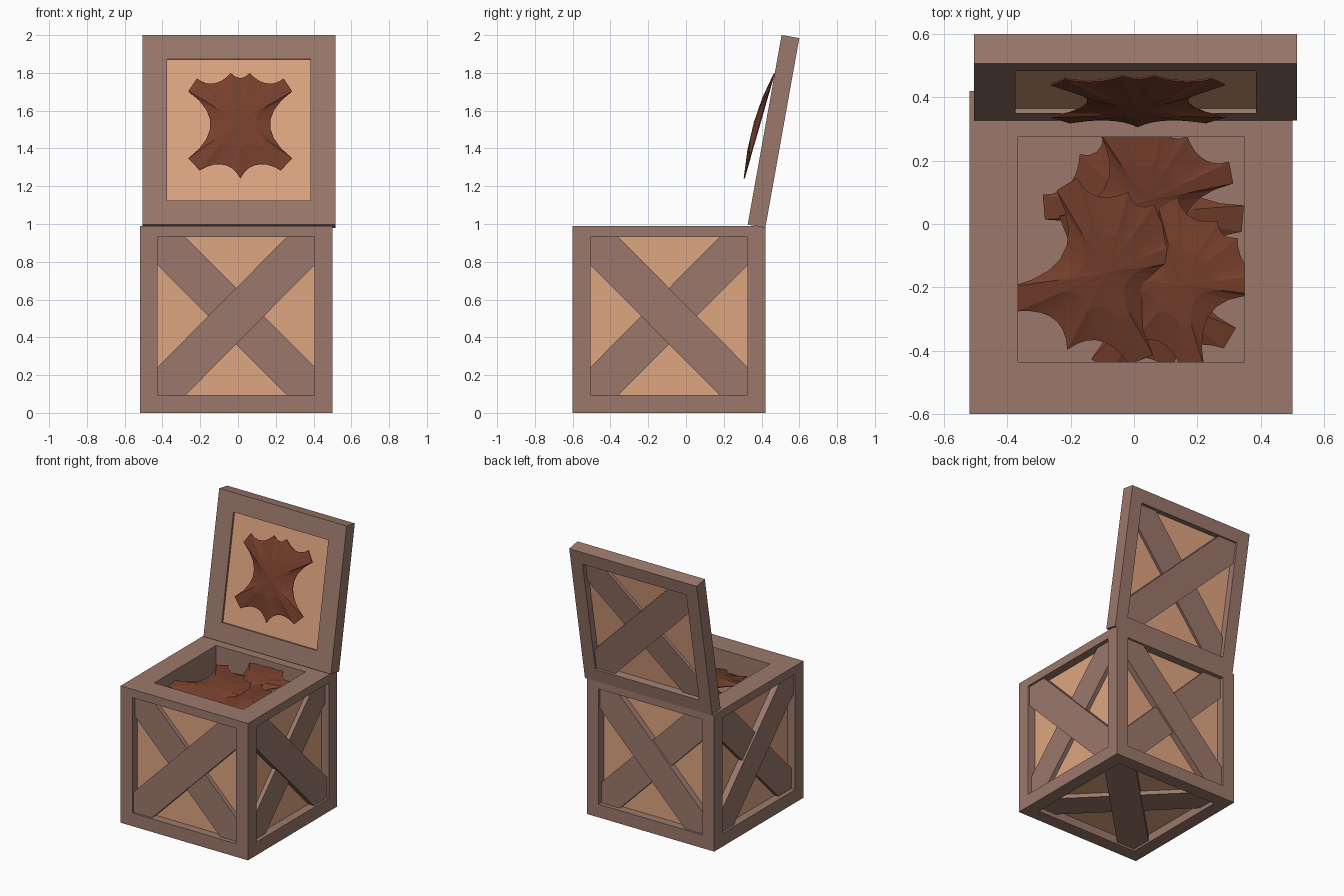
import bpy, bmesh
from math import radians
from mathutils import Matrix, Vector

if "Cube" in bpy.data.objects:
    bpy.data.objects.remove(bpy.data.objects["Cube"])


def material(name, rgb):
    m = bpy.data.materials.new(name)
    m.diffuse_color = (*rgb, 1)
    m.use_nodes = True
    m.node_tree.nodes["Principled BSDF"].inputs["Base Color"].default_value = m.diffuse_color
    return m


FRAME = material("frame_wood", (0.33, 0.19, 0.15))
PANEL = material("panel_wood", (0.74, 0.38, 0.22))
HIDE = material("leather", (0.18, 0.05, 0.025))


def add(name, bm, mtx, mat):
    bmesh.ops.recalc_face_normals(bm, faces=bm.faces)
    me = bpy.data.meshes.new(name)
    bm.to_mesh(me)
    bm.free()
    me.materials.append(mat)
    ob = bpy.data.objects.new(name, me)
    ob.matrix_world = mtx
    bpy.context.collection.objects.link(ob)
    return ob


def prism(name, pts, z0, z1, mtx, mat):
    bm = bmesh.new()
    lo = [bm.verts.new((x, y, z0)) for x, y in pts]
    hi = [bm.verts.new((x, y, z1)) for x, y in pts]
    bm.faces.new(lo)
    bm.faces.new(hi)
    for i in range(len(pts)):
        j = (i + 1) % len(pts)
        bm.faces.new((lo[i], lo[j], hi[j], hi[i]))
    return add(name, bm, mtx, mat)


def rect(x0, x1, y0, y1):
    return [(x0, y0), (x1, y0), (x1, y1), (x0, y1)]


def ring(name, outer, inner, z0, z1, mtx, mat):
    bm = bmesh.new()
    loops = [[bm.verts.new((x, y, z)) for x, y in r]
             for r, z in ((outer, z0), (outer, z1), (inner, z1), (inner, z0))]
    for k in range(4):
        a, b = loops[k], loops[(k + 1) % 4]
        for i in range(4):
            j = (i + 1) % 4
            bm.faces.new((a[i], a[j], b[j], b[i]))
    return add(name, bm, mtx, mat)


def braces(name, mtx, y0, y1, slash):
    # crossed boards clipped to the frame opening; one lies over the other
    a, k = 0.415, 0.148
    for part, s, top in (("upper", 1 if slash else -1, -0.015),
                         ("lower", -1 if slash else 1, -0.03)):
        pts = [(-a, y0), (k - a, y0), (a, y1 - k), (a, y1), (a - k, y1), (-a, y0 + k)]
        prism(f"{name}_{part}_brace", [(s * x, y) for x, y in pts], -0.062, top, mtx, FRAME)


# Crate frame
body = Matrix.Translation((-0.01, -0.09, 0))
H, A = 0.51, 0.415
full, opening = rect(-H, H, -H, H), rect(-A, A, -A, A)
mouth = rect(-0.356, 0.359, -0.346, 0.364)
ring("bottom_frame", full, opening, 0, 0.095, body, FRAME)
ring("top_rim", full, mouth, 0.93, 0.99, body, FRAME)
for i, (sx, sy) in enumerate(((-1, -1), (1, -1), (1, 1), (-1, 1))):
    xs, ys = sorted((sx * A, sx * H)), sorted((sy * A, sy * H))
    prism(f"corner_post_{i}", rect(*xs, *ys), 0.095, 0.93, body, FRAME)

# Inner lining and raised floor
w = H - 0.07
ring("inner_lining", rect(-w, w, -w, w), mouth, 0.07, 0.93, body, FRAME)
prism("inner_floor", mouth, 0.74, 0.79, body, FRAME)

# Recessed side panels with crossed braces
for k, (side, slash) in enumerate((("front", True), ("right", False),
                                   ("back", False), ("left", True))):
    m = (body @ Matrix.Rotation(radians(90 * k), 4, 'Z')
         @ Matrix.Translation((0, -H, 0)) @ Matrix.Rotation(radians(90), 4, 'X'))
    prism(f"{side}_panel", rect(-0.445, 0.445, 0.07, 0.95), -0.07, -0.06, m, PANEL)
    braces(side, m, 0.095, 0.93, slash)
under = body @ Matrix.Rotation(radians(180), 4, 'X')
prism("bottom_panel", rect(-0.445, 0.445, -0.445, 0.445), -0.07, -0.06, under, PANEL)
braces("bottom", under, -A, A, False)

# Open lid, leaning back
lid = Matrix.Translation((0.005, 0.42, 0.98)) @ Matrix.Rotation(radians(79.85), 4, 'X')
edge = rect(-H, H, 0, 1.02)
ring("lid_outer_frame", edge, rect(-A, A, 0.095, 0.925), 0, 0.055, lid, FRAME)
ring("lid_inner_frame", edge, rect(-0.38, 0.38, 0.13, 0.89), 0.055, 0.095, lid, FRAME)
prism("lid_panel", rect(-0.43, 0.43, 0.08, 0.94), 0.05, 0.08, lid, PANEL)
braces("lid", lid @ Matrix.Rotation(radians(180), 4, 'Y'), 0.095, 0.925, True)

# Leather hide outline: corner points joined by scalloped arcs (end point, control point)
half = [((0.05, 0.28), None), ((0.23, 0.25), (0.14, 0.18)), ((0.275, 0.18), None),
        ((0.275, -0.19), (0.04, 0.0)), ((0.215, -0.255), None), ((0, -0.30), (0.07, -0.17))]


def hide_outline():
    pts = [Vector(half[0][0])]
    for end, ctrl in half[1:]:
        a, b = pts[-1].copy(), Vector(end)
        if ctrl:
            c = Vector(ctrl)
            pts += [a * (1 - t) ** 2 + c * 2 * t * (1 - t) + b * t * t
                    for t in (i / 7 for i in range(1, 7))]
        pts.append(b)
    pts += [Vector((-p.x, p.y)) for p in reversed(pts[:-1])]
    a, b, c = pts[-1], pts[0], Vector((0, 0.225))
    pts += [a * (1 - t) ** 2 + c * 2 * t * (1 - t) + b * t * t for t in (0.25, 0.5, 0.75)]
    return pts


def hide(name, loc, rot, scale, bulge=0.03):
    bm = bmesh.new()
    loops = [[bm.verts.new((p.x * f, p.y * f, z)) for p in hide_outline()]
             for f, z in ((1, 0), (0.5, bulge * 0.75))]
    mid = bm.verts.new((0, 0, bulge))
    n = len(loops[0])
    for i in range(n):
        j = (i + 1) % n
        bm.faces.new((loops[0][i], loops[0][j], loops[1][j], loops[1][i]))
        bm.faces.new((loops[1][i], loops[1][j], mid))
    rx, ry, rz = (radians(r) for r in rot)
    m = (Matrix.Translation(loc) @ Matrix.Rotation(rx, 4, 'X') @ Matrix.Rotation(ry, 4, 'Y')
         @ Matrix.Rotation(rz, 4, 'Z') @ Matrix.Scale(scale, 4))
    ob = add(name, bm, m, HIDE)
    mod = ob.modifiers.new("thickness", 'SOLIDIFY')
    mod.thickness = 0.006


# Hide hung on the lid, and the pile in the crate
hide("lid_hide", (0.012, 0.388, 1.53), (74, 0, 0), 1.0)
hide("pile_hide_left", (-0.09, -0.15, 0.90), (8, 4, -26), 0.92)
hide("pile_hide_right", (0.15, -0.19, 0.895), (5, -10, -40), 0.82)
hide("pile_hide_back", (0.04, 0.08, 0.89), (14, -4, -22), 0.85)
hide("pile_hide_front", (0.06, -0.22, 0.84), (4, 3, 12), 0.85)
hide("pile_hide_under", (0.03, 0.04, 0.84), (7, 0, 38), 0.95)
